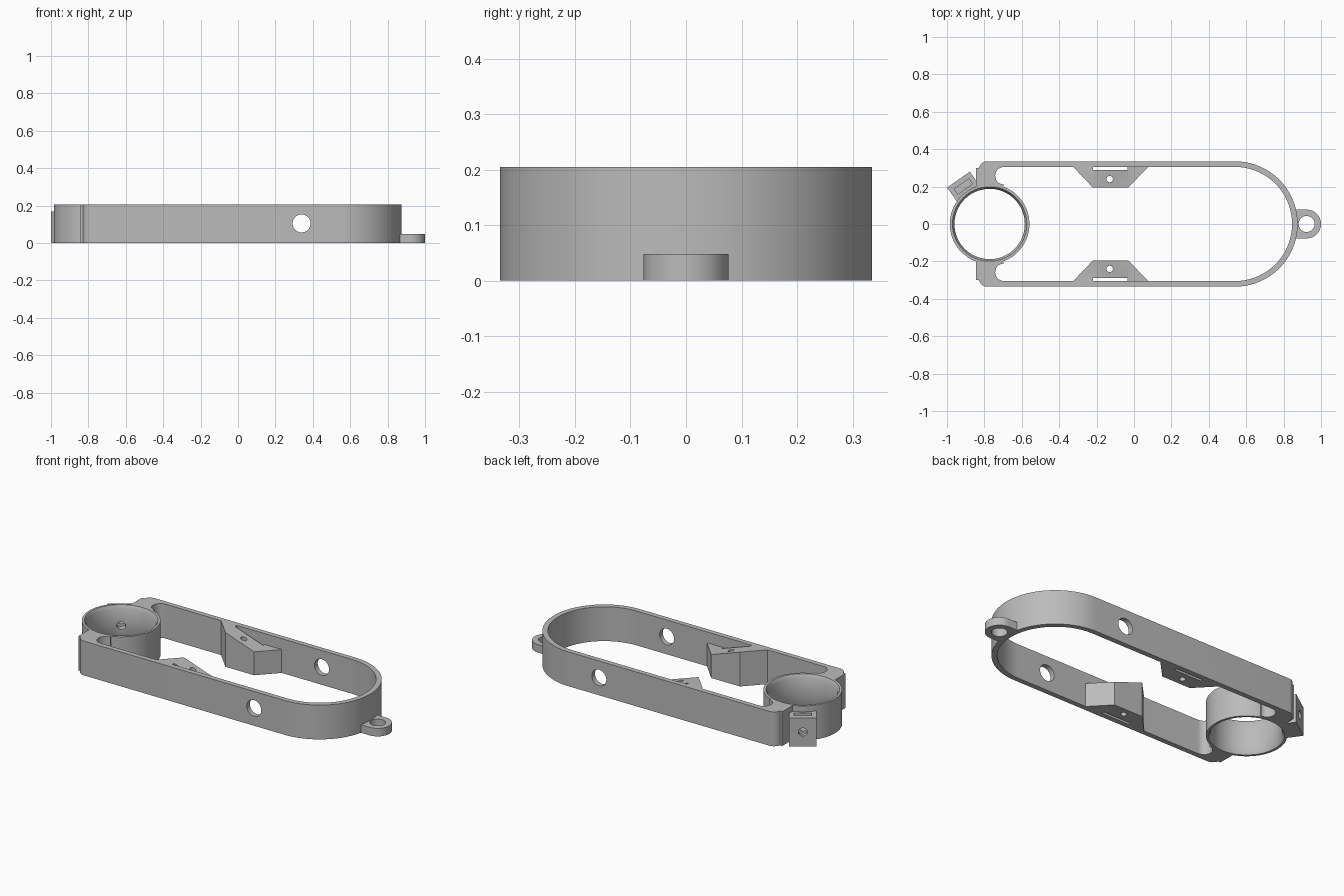
import bpy, bmesh
from math import cos, sin, pi, radians
from mathutils import Matrix, Vector

if "Cube" in bpy.data.objects:
    bpy.data.objects.remove(bpy.data.objects["Cube"])

H = 0.205                       # frame height
RING_X = -0.772                 # socket ring centre
grey = bpy.data.materials.new("plain_grey")
grey.use_nodes = True
GREY = (0.5, 0.5, 0.5, 1)
grey.diffuse_color = GREY
grey.node_tree.nodes["Principled BSDF"].inputs["Base Color"].default_value = GREY


def finish(name, bm):
    bmesh.ops.recalc_face_normals(bm, faces=bm.faces)
    mesh = bpy.data.meshes.new(name)
    bm.to_mesh(mesh)
    bm.free()
    mesh.materials.append(grey)
    ob = bpy.data.objects.new(name, mesh)
    bpy.context.collection.objects.link(ob)
    return ob


def arc(cx, cy, r, a0, a1, n):
    angles = [radians(a0 + (a1 - a0) * i / n) for i in range(n + 1)]
    return [(cx + r * cos(a), cy + r * sin(a)) for a in angles]


def prism(name, outline, z0, z1):
    bm = bmesh.new()
    face = bm.faces.new([bm.verts.new((x, y, z0)) for x, y in outline])
    new = bmesh.ops.extrude_face_region(bm, geom=[face])["geom"]
    for v in new:
        if isinstance(v, bmesh.types.BMVert):
            v.co.z = z1
    return finish(name, bm)


def rod(name, centre, axis, r, length):
    bm = bmesh.new()
    turn = Vector(axis).to_track_quat("Z", "Y").to_matrix().to_4x4()
    bmesh.ops.create_cone(bm, cap_ends=True, segments=40, radius1=r, radius2=r,
                          depth=length, matrix=Matrix.Translation(centre) @ turn)
    return finish(name, bm)


def cut(ob, cutter):
    mod = ob.modifiers.new("cut", "BOOLEAN")
    mod.operation = "DIFFERENCE"
    mod.solver = "EXACT"
    mod.object = cutter
    bpy.context.view_layer.objects.active = ob
    bpy.ops.object.modifier_apply(modifier=mod.name)


def drop(cutter):
    bpy.data.objects.remove(cutter)


def smooth(ob):
    bpy.ops.object.select_all(action="DESELECT")
    ob.select_set(True)
    bpy.context.view_layer.objects.active = ob
    bpy.ops.object.shade_smooth_by_angle(angle=radians(30))


# Frame: half outline mirrored into an open loop
half = arc(0.54, 0, 0.335, 0, 90, 32)
half += arc(-0.785, 0.29, 0.045, 90, 165, 8)
half += [(-0.83, 0.3), (-0.845, 0.3), (-0.845, 0.2), (-0.70, 0.2), (-0.695, 0.211)]
half += arc(-0.695, 0.258, 0.047, 265, 90, 16)
half += arc(0.54, 0, 0.305, 90, 0, 32)
outline = half + [(x, -y) for x, y in reversed(half[1:-1])]
frame = prism("frame", outline, 0, H)
bore = rod("side_hole_cutter", (0.34, 0, 0.105), (0, 1, 0), 0.048, 1)
cut(frame, bore)
drop(bore)
smooth(frame)

# Socket ring, lathed with a bevelled lip at both ends
profile = [(0.213, 0), (0.213, H), (0.199, H), (0.188, H - 0.02), (0.188, 0.02), (0.199, 0)]
bm = bmesh.new()
pts = [bm.verts.new((r, 0, z)) for r, z in profile]
edges = [bm.edges.new((pts[i], pts[i - 1])) for i in range(len(pts))]
bmesh.ops.spin(bm, geom=pts + edges, cent=(0, 0, 0), axis=(0, 0, 1),
               angle=2 * pi, steps=72, use_duplicate=False)
bmesh.ops.remove_doubles(bm, verts=bm.verts, dist=0.0005)
bmesh.ops.translate(bm, verts=bm.verts, vec=(RING_X, 0, 0))
ring = finish("socket_ring", bm)

# Clamp block on the ring, with nut pocket and screw hole
out = Vector((cos(radians(125)), sin(radians(125))))
side = Vector((out.y, -out.x))


def radial_box(name, r0, r1, w, z0, z1):
    c = Vector((RING_X, 0))
    corners = [(r0, -w), (r1, -w), (r1, w), (r0, w)]
    return prism(name, [tuple(c + out * r + side * s) for r, s in corners], z0, z1)


clamp = radial_box("clamp_block", 0.2, 0.29, 0.074, 0, 0.17)
pocket = radial_box("pocket_cutter", 0.228, 0.262, 0.048, 0.03, 0.3)
screw = rod("screw_cutter", (RING_X + out.x * 0.24, out.y * 0.24, 0.085),
            (out.x, out.y, 0), 0.024, 0.2)
cut(clamp, pocket)
for part in (clamp, ring):
    cut(part, screw)
    smooth(part)
drop(pocket)
drop(screw)

# Inner brackets: flat ends with a ramp between, slotted along the wall
LOW = 0.14
XS = (-0.33, -0.22, -0.03, 0.08)
for name, s in (("back_bracket", 1), ("front_bracket", -1)):
    bm = bmesh.new()
    plan = [(XS[0], 0.31), (XS[1], 0.195), (XS[2], 0.195), (XS[3], 0.31),
            (XS[2], 0.31), (XS[1], 0.31)]
    tops = [H, H, LOW, LOW, LOW, H]
    lo = [bm.verts.new((x, s * y, 0)) for x, y in plan]
    hi = [bm.verts.new((x, s * y, z)) for (x, y), z in zip(plan, tops)]
    bm.faces.new(lo)
    for i in range(6):
        bm.faces.new((lo[i - 1], lo[i], hi[i], hi[i - 1]))
    for idx in ((0, 1, 5), (1, 2, 4, 5), (2, 3, 4)):
        bm.faces.new([hi[i] for i in idx])
    bracket = finish(name, bm)
    slot = prism("slot_cutter", [(-0.22, s * 0.288), (-0.035, s * 0.288),
                                 (-0.035, s * 0.32), (-0.22, s * 0.32)], -0.1, 0.3)
    pin = rod("pin_cutter", (-0.13, s * 0.24, 0.1), (0, 0, 1), 0.017, 0.5)
    for cutter in (slot, pin):
        cut(bracket, cutter)
        drop(cutter)
    smooth(bracket)

# Eyelet on the rounded end
eye = prism("eyelet", [(0.85, -0.077)] + arc(0.923, 0, 0.077, -90, 90, 32)
            + [(0.85, 0.077)], 0, 0.048)
hole = rod("eyelet_cutter", (0.923, 0, 0), (0, 0, 1), 0.043, 0.3)
cut(eye, hole)
drop(hole)
smooth(eye)
